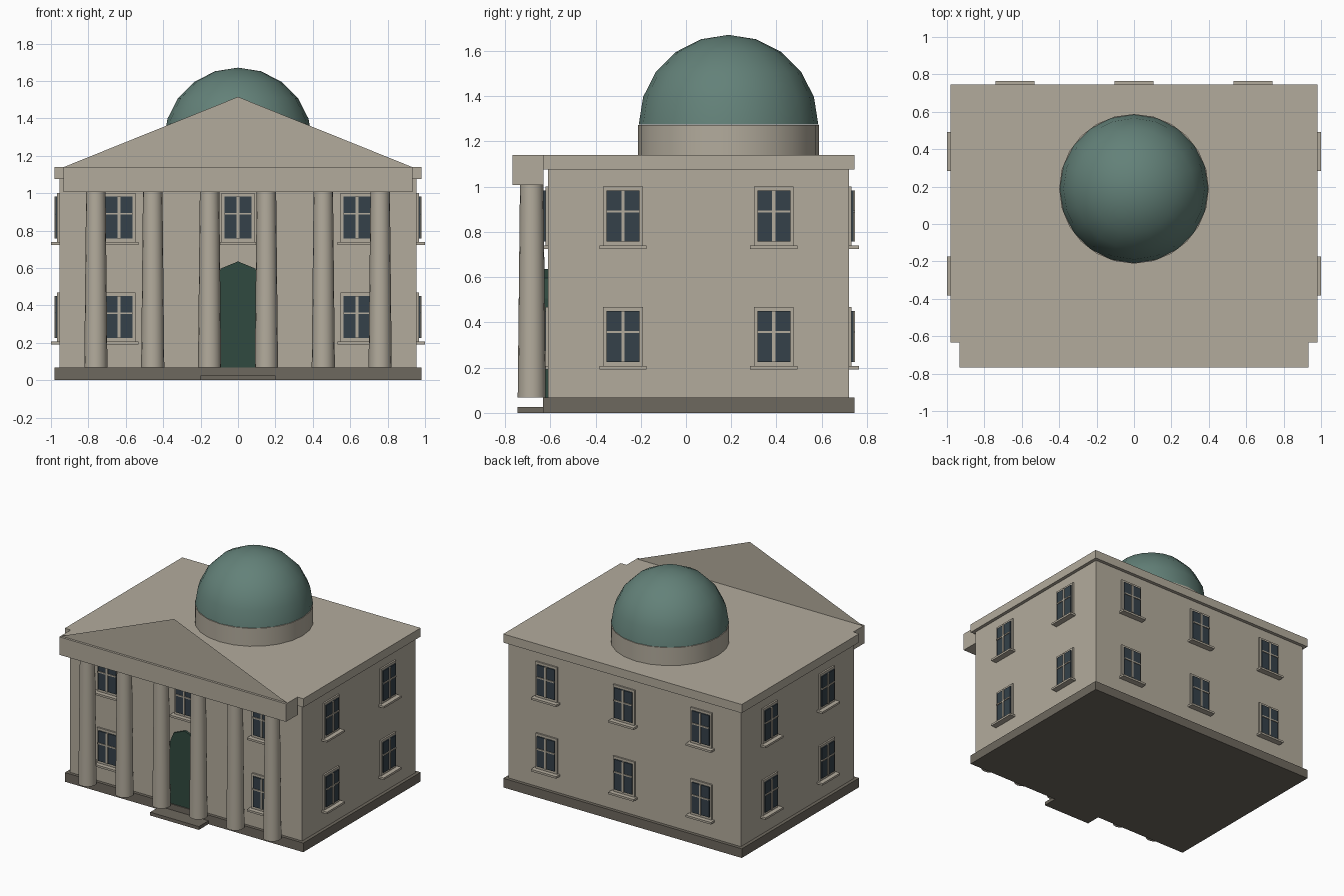
import bpy
import bmesh
from math import pi, sin, cos
from mathutils import Matrix, Vector

cube = bpy.data.objects.get("Cube")
if cube:
    bpy.data.objects.remove(cube, do_unlink=True)


def material(name, rgb):
    m = bpy.data.materials.new(name)
    m.use_nodes = True
    m.diffuse_color = (*rgb, 1)
    m.node_tree.nodes["Principled BSDF"].inputs["Base Color"].default_value = (*rgb, 1)
    return m


STONE = material("warm stone", (0.45, 0.41, 0.335))
PLINTH = material("dark stone", (0.155, 0.138, 0.112))
GLASS = material("window glass", (0.035, 0.053, 0.068))
DOOR = material("green door paint", (0.03, 0.067, 0.05))
COPPER = material("aged copper", (0.125, 0.22, 0.19))


def finish(name, bm, mat, smooth=False):
    bmesh.ops.recalc_face_normals(bm, faces=bm.faces)
    mesh = bpy.data.meshes.new(name)
    bm.to_mesh(mesh)
    bm.free()
    mesh.materials.append(mat)
    ob = bpy.data.objects.new(name, mesh)
    bpy.context.collection.objects.link(ob)
    if smooth:
        bpy.ops.object.select_all(action='DESELECT')
        ob.select_set(True)
        bpy.context.view_layer.objects.active = ob
        bpy.ops.object.shade_smooth_by_angle(angle=pi / 5)
    return ob


def box(name, lo, hi, mat, frame=Matrix()):
    lo, hi = Vector(lo), Vector(hi)
    bm = bmesh.new()
    bmesh.ops.create_cube(bm, size=1, matrix=frame @ Matrix.Translation((lo + hi) / 2)
                          @ Matrix.Diagonal((*(hi - lo), 1)))
    return finish(name, bm, mat)


def cylinder(name, x, y, z0, z1, r0, r1, sides, mat):
    bm = bmesh.new()
    bmesh.ops.create_cone(bm, cap_ends=True, segments=sides, radius1=r0, radius2=r1,
                          depth=z1 - z0, matrix=Matrix.Translation((x, y, (z0 + z1) / 2)))
    return finish(name, bm, mat, True)


# Main block
FRONT, BACK, SIDE = -0.61, 0.72, 0.955
MID = (FRONT + BACK) / 2
box("plinth", (-0.98, -0.633, 0), (0.98, 0.745, 0.068), PLINTH)
box("walls", (-SIDE, FRONT, 0.068), (SIDE, BACK, 1.08), STONE)
box("roof_cornice", (-0.98, -0.633, 1.076), (0.98, 0.745, 1.14), STONE)
box("door_step", (-0.2, -0.745, 0), (0.2, -0.63, 0.025), PLINTH)

# Portico: beam, thin gable and tapered columns
box("portico_beam", (-0.932, -0.767, 1.007), (0.932, -0.63, 1.14), STONE)
bm = bmesh.new()
bm.faces.new([bm.verts.new(p) for p in
              ((-0.93, -0.75, 1.14), (0.93, -0.75, 1.14), (0, -0.75, 1.515))])
finish("pediment", bm, STONE)
for i in range(6):
    cylinder(f"column_{i + 1}", (i - 2.5) * 0.304, -0.682, 0.068, 1.008, 0.062, 0.052, 16, STONE)

# Drum and dome
cylinder("dome_drum", 0, 0.188, 1.13, 1.273, 0.4, 0.4, 24, STONE)
bm = bmesh.new()
bmesh.ops.create_uvsphere(bm, u_segments=20, v_segments=10, radius=0.397)
bmesh.ops.delete(bm, geom=[v for v in bm.verts if v.co.z < -0.01], context='VERTS')
bmesh.ops.translate(bm, verts=bm.verts, vec=(0, 0.188, 1.274))
finish("dome", bm, COPPER, True)

# Arched door with a faceted head
R, SPRING = 0.13, 0.505
outline = [(-R, 0.068), (R, 0.068)] + [(R * cos(a * pi / 4), SPRING + R * sin(a * pi / 4))
                                      for a in range(5)]
bm = bmesh.new()
face = bm.faces.new([bm.verts.new((x, FRONT - 0.015, z)) for x, z in outline])
ext = bmesh.ops.extrude_face_region(bm, geom=[face])
bmesh.ops.translate(bm, verts=[g for g in ext["geom"] if isinstance(g, bmesh.types.BMVert)],
                    vec=(0, 0.02, 0))
finish("front_door", bm, DOOR)


# A window is drawn facing -y around its sill line, then turned onto its wall
def window(label, pos, turn):
    f = Matrix.Translation(pos) @ Matrix.Rotation(turn, 4, 'Z')
    box(label + "_frame", (-0.088, -0.012, 0), (0.088, 0.01, 0.262), STONE, f)
    box(label + "_glass", (-0.073, -0.02, 0.02), (0.073, 0, 0.244), GLASS, f)
    box(label + "_upright_bar", (-0.007, -0.026, 0.02), (0.007, 0, 0.244), STONE, f)
    box(label + "_cross_bar", (-0.073, -0.026, 0.147), (0.073, 0, 0.157), STONE, f)
    box(label + "_sill", (-0.104, -0.045, -0.014), (0.104, 0.01, 0.001), STONE, f)


for floor, z in (("lower", 0.206), ("upper", 0.738)):
    for i in (-1, 0, 1):
        x = i * 0.636
        window(f"{floor}_back_window_{i + 2}", (x, BACK, z), pi)
        if i or floor == "upper":
            window(f"{floor}_front_window_{i + 2}", (x, FRONT, z), 0)
    for n, y in enumerate((MID - 0.333, MID + 0.333), 1):
        window(f"{floor}_left_window_{n}", (SIDE, y, z), pi / 2)
        window(f"{floor}_right_window_{n}", (-SIDE, y, z), -pi / 2)
